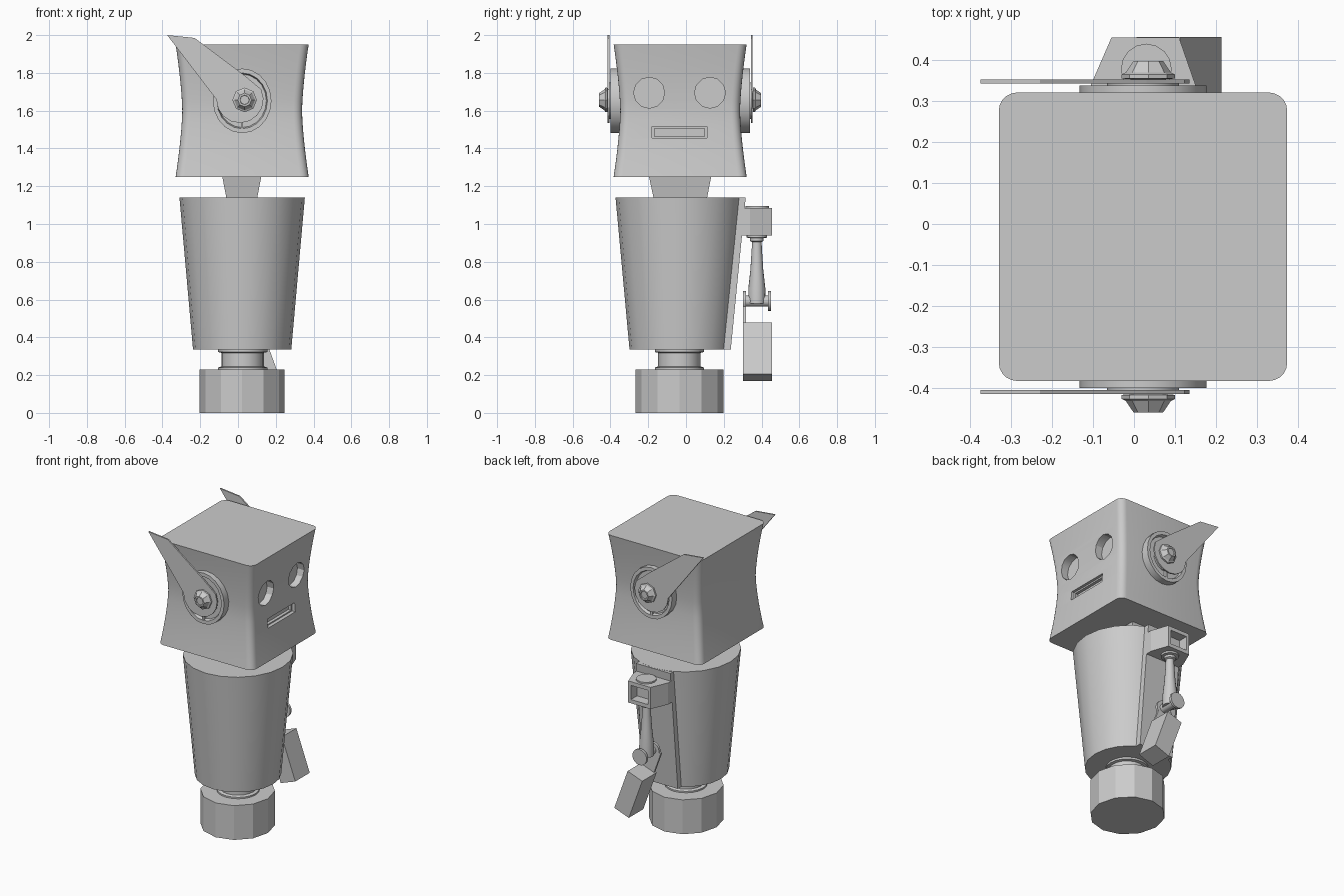
import bpy, bmesh, math
from mathutils import Vector

if "Cube" in bpy.data.objects:
    bpy.data.objects.remove(bpy.data.objects["Cube"])

grey = bpy.data.materials.new("plain_grey")
grey.diffuse_color = (0.6, 0.6, 0.6, 1)
grey.use_nodes = True
grey.node_tree.nodes["Principled BSDF"].inputs["Base Color"].default_value = grey.diffuse_color
CX, CY = 0.022, -0.031          # shared centre of head, body and base


def loft(name, rings, smooth=True):
    """Skin a list of equal-length point rings and cap both ends."""
    bm = bmesh.new()
    vs = [[bm.verts.new(p) for p in ring] for ring in rings]
    n = len(vs[0])
    for a, b in zip(vs, vs[1:]):
        for i in range(n):
            j = (i + 1) % n
            bm.faces.new((a[i], a[j], b[j], b[i]))
    bm.faces.new(vs[0])
    bm.faces.new(vs[-1])
    bmesh.ops.recalc_face_normals(bm, faces=bm.faces)
    me = bpy.data.meshes.new(name)
    bm.to_mesh(me)
    bm.free()
    me.materials.append(grey)
    ob = bpy.data.objects.new(name, me)
    bpy.context.collection.objects.link(ob)
    if smooth:
        smooth_by_angle(ob)
    return ob


def smooth_by_angle(ob, deg=30):
    bpy.ops.object.select_all(action='DESELECT')
    ob.select_set(True)
    bpy.context.view_layer.objects.active = ob
    bpy.ops.object.shade_smooth_by_angle(angle=math.radians(deg))


def lathe(name, profile, loc, n=16, axis='z', su=1, sv=1, flip=1, smooth=True):
    """Turn (radius, height) points around an axis; su and sv stretch it."""
    rings = []
    for r, h in profile:
        ring = []
        for i in range(n):
            a = math.tau * i / n
            u, v, w = r * su * math.cos(a), r * sv * math.sin(a), h * flip
            p = {'z': (u, v, w), 'y': (u, w, v), 'x': (w, u, v)}[axis]
            ring.append(Vector(loc) + Vector(p))
        rings.append(ring)
    return loft(name, rings, smooth)


def rect(x0, x1, y0, y1, z):
    return [(x0, y0, z), (x1, y0, z), (x1, y1, z), (x0, y1, z)]


def box(name, x0, x1, y0, y1, z0, z1):
    return loft(name, [rect(x0, x1, y0, y1, z0), rect(x0, x1, y0, y1, z1)], False)


def slab_xz(name, pts, y0, y1):
    return loft(name, [[(x, y, z) for x, z in pts] for y in (y0, y1)], False)


def cut(ob, cutter):
    m = ob.modifiers.new("cut", 'BOOLEAN')
    m.operation, m.solver, m.object = 'DIFFERENCE', 'EXACT', cutter
    bpy.context.view_layer.objects.active = ob
    bpy.ops.object.modifier_apply(modifier=m.name)
    bpy.data.objects.remove(cutter)


# head: rounded square with a pinched middle
def rounded_square(w, z, r=0.045, steps=5):
    pts = []
    for k, (sx, sy) in enumerate(((1, 1), (-1, 1), (-1, -1), (1, -1))):
        for i in range(steps + 1):
            a = math.pi / 2 * (k + i / steps)
            pts.append((CX + sx * (w - r) + r * math.cos(a),
                        CY + sy * (w - r) + r * math.sin(a), z))
    return pts


rings = []
for i in range(15):
    t = -1 + i / 7
    rings.append(rounded_square(0.317 + 0.035 * abs(t) ** 1.5, 1.6 + 0.35 * t))
head = loft("head", rings, False)

# eye sockets and mouth slot on the +x face
for y in (-0.195, 0.127):
    cut(head, lathe("eye_cutter", [(0.082, 0.295), (0.082, 0.5)], (0, y, 1.695), 12, 'x', smooth=False))
cut(head, box("mouth_cutter", 0.325, 0.5, -0.18, 0.11, 1.455, 1.515))
cut(head, box("mouth_cutter", 0.305, 0.5, -0.168, 0.098, 1.463, 1.505))
smooth_by_angle(head)

# ears, fins and bolts on both sides
for s, side in ((-1, "near"), (1, "far")):
    at = (CX, CY, 1.652)
    lathe("ear_ring_" + side, [(0.16, 0.29), (0.16, 0.369), (0.138, 0.369), (0.132, 0.348),
                               (0.09, 0.348), (0.09, 0.376)],
          at, 20, 'y', 0.97, 1.07, s)
    ya, yb = sorted((CY + s * 0.34, CY + s * 0.366))
    box("ear_spoke_" + side, 0.015, 0.027, ya, yb, 1.505, 1.56)
    fin = [(-0.375, 2.0), (-0.23, 1.985), (0.03, 1.79)]
    for i in range(10):
        a = math.radians(25 - 205 * i / 9)
        fin.append((0.01 + 0.125 * math.cos(a), 1.66 + 0.125 * math.sin(a)))
    slab_xz("ear_fin_" + side, fin, CY + s * 0.374, CY + s * 0.384)
    lathe("ear_bolt_" + side, [(0.04, 0.35), (0.04, 0.384), (0.065, 0.386), (0.065, 0.396),
                               (0.055, 0.401), (0.036, 0.429), (0.026, 0.429), (0.024, 0.422)],
          (0.035, CY, 1.657), 8, 'y', flip=s, smooth=False)

# neck
loft("neck", [rect(-0.06, 0.10, -0.17, 0.11, 1.13), rect(-0.085, 0.125, -0.198, 0.135, 1.26)], False)

# tapered body with a flat panel on the arm side
lathe("body", [(0.264, 0.335), (0.337, 1.14)], (CX, CY, 0), 20, su=0.985, sv=1.015)
loft("arm_panel", [rect(-0.105, 0.15, 0.0, 0.237, 0.335), rect(-0.105, 0.15, 0.0, 0.316, 1.139)], False)

# waist joint and base
lathe("waist", [(0.13, 0.22), (0.13, 0.24), (0.112, 0.246), (0.112, 0.318), (0.13, 0.322), (0.13, 0.34)],
      (0.025, -0.035, 0), 20)
lathe("base", [(0.225, 0), (0.225, 0.23)], (CX, -0.035, 0), 12, sv=1.035, smooth=False)

# shoulder bracket: hollow wedge with a round cap
foot = [(-0.105, 0.28), (0.15, 0.28), (0.15, 0.34), (0.11, 0.455), (-0.055, 0.455), (-0.105, 0.34)]
bracket = loft("shoulder_bracket", [[(x, y, z) for x, y in foot] for z in (0.94, 1.085)], False)
cut(bracket, box("bracket_cutter", -0.035, 0.09, 0.39, 0.6, 0.965, 1.06))
lathe("shoulder_cap", [(0.062, 1.08), (0.062, 1.095)], (0.03, 0.378, 0), 16)

# upper arm
lathe("upper_arm", [(0.055, 0.945), (0.055, 0.928), (0.036, 0.925), (0.036, 0.91), (0.025, 0.905),
                    (0.028, 0.85), (0.034, 0.76), (0.045, 0.66), (0.046, 0.58)], (0.03, 0.375, 0), 16)

# elbow pin with end discs
elbow = (0.03, 0, 0.592)
lathe("elbow_pin", [(0.03, 0.305), (0.03, 0.445)], elbow, 14, 'y')
for name, y in (("elbow_disc_inner", 0.302), ("elbow_disc_outer", 0.434)):
    lathe(name, [(0.053, y), (0.053, y + 0.016)], elbow, 16, 'y')

# tilted forearm block and its link plate
tilt = math.radians(20)
along = Vector((-math.sin(tilt), math.cos(tilt)))
across = Vector((-math.cos(tilt), -math.sin(tilt)))
low = Vector((0.213, 0.207))
top = low + along * 0.29
slab_xz("forearm", [low, low + across * 0.115, top + across * 0.115, top], 0.303, 0.456)
a, b = top + across * 0.01, top + across * 0.105
slab_xz("forearm_link", [a - along * 0.02, b - along * 0.02, b + along * 0.15, a + along * 0.12], 0.303, 0.318)
